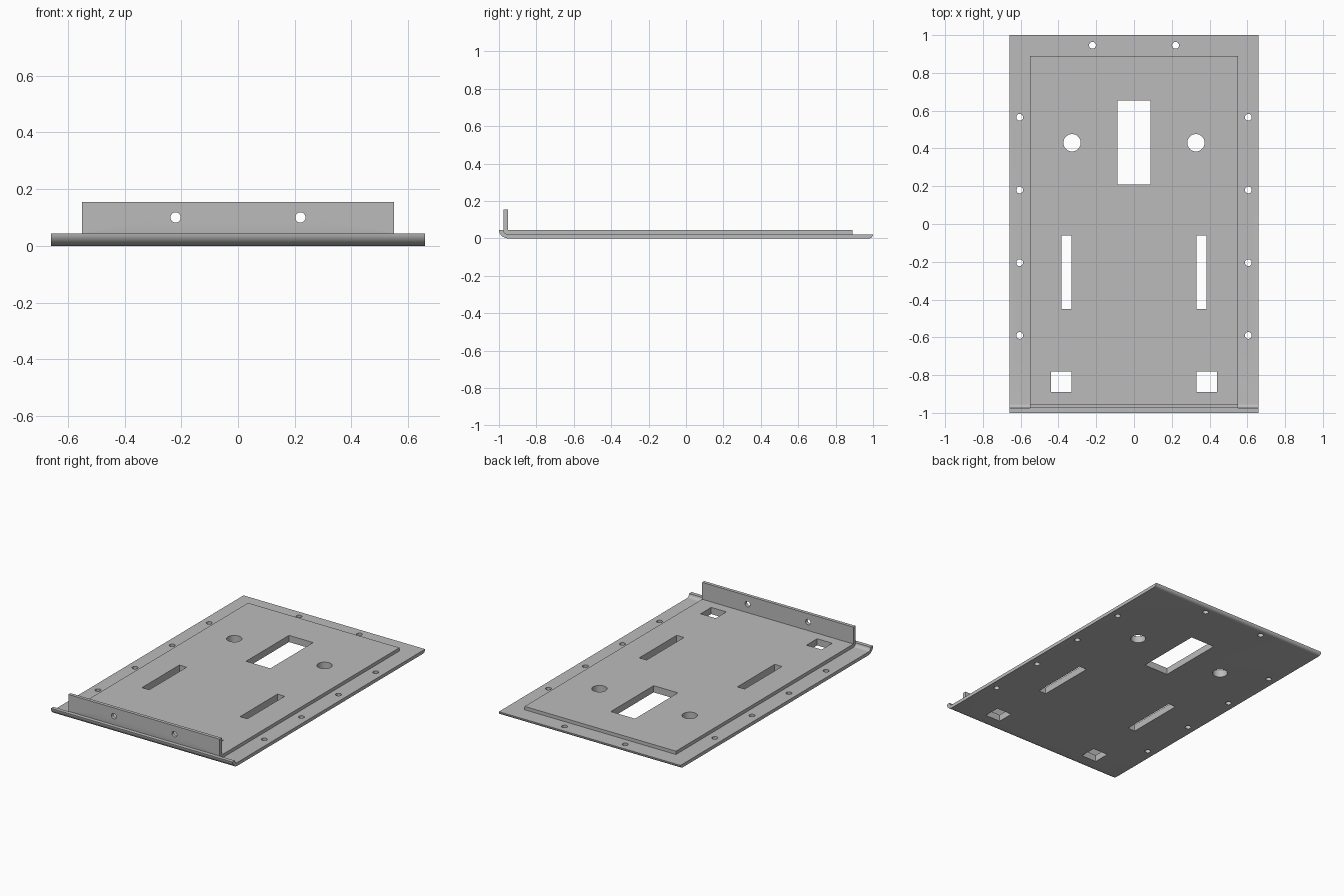
import bpy, bmesh, math
from mathutils import Matrix

cube = bpy.data.objects.get("Cube")
if cube:
    bpy.data.objects.remove(cube, do_unlink=True)

grey = bpy.data.materials.new("plain grey")
grey.use_nodes = True
tone = (0.5, 0.5, 0.5, 1)
grey.diffuse_color = tone
grey.node_tree.nodes["Principled BSDF"].inputs["Base Color"].default_value = tone

T = 0.022          # sheet thickness
W, INNER = 0.66, 0.55


def make_object(name, bm):
    bmesh.ops.recalc_face_normals(bm, faces=bm.faces)
    me = bpy.data.meshes.new(name)
    bm.to_mesh(me)
    bm.free()
    me.materials.append(grey)
    ob = bpy.data.objects.new(name, me)
    bpy.context.collection.objects.link(ob)
    return ob


def sheet(name, profile, half_width):
    """Extrude a (y, z) profile across x."""
    bm = bmesh.new()
    face = bm.faces.new([bm.verts.new((-half_width, y, z)) for y, z in profile])
    new = bmesh.ops.extrude_face_region(bm, geom=[face])["geom"]
    verts = [v for v in new if isinstance(v, bmesh.types.BMVert)]
    bmesh.ops.translate(bm, verts=verts, vec=(2 * half_width, 0, 0))
    return make_object(name, bm)


def arc(cy, cz, ry, rz, start, end, steps=8):
    angles = [math.radians(start + (end - start) * i / steps) for i in range(steps + 1)]
    return [(cy + ry * math.cos(a), cz + rz * math.sin(a)) for a in angles]


def add_box(bm, x0, x1, y0, y1):
    m = Matrix.Translation(((x0 + x1) / 2, (y0 + y1) / 2, 0))
    bmesh.ops.create_cube(bm, size=1, matrix=m @ Matrix.Diagonal((x1 - x0, y1 - y0, 0.4, 1)))


def add_drill(bm, centre, radius, along_y=False):
    m = Matrix.Translation(centre)
    if along_y:
        m = m @ Matrix.Rotation(math.pi / 2, 4, 'X')
    bmesh.ops.create_cone(bm, cap_ends=True, segments=32, radius1=radius,
                          radius2=radius, depth=0.4, matrix=m)


def cut(ob, cutter):
    mod = ob.modifiers.new("holes", 'BOOLEAN')
    mod.operation, mod.solver, mod.object = 'DIFFERENCE', 'EXACT', cutter
    bpy.ops.object.select_all(action='DESELECT')
    bpy.context.view_layer.objects.active = ob
    ob.select_set(True)
    bpy.ops.object.modifier_apply(modifier=mod.name)
    bpy.ops.object.shade_smooth_by_angle(angle=math.radians(30))


# Outer sheet: curled front lip, rounded lower back edge
outer = arc(-0.948, 2 * T, 0.052, 2 * T, 180, 270)
outer += arc(1 - T, T, T, T, 270, 360)
outer += arc(-0.953, 2 * T, T, T, 270, 180)
base_sheet = sheet("base_sheet", outer, W)

# Inner sheet: raised panel bent up into the front flange
inner = [(0.89, T), (0.89, 2 * T), (-0.953, 2 * T), (-0.953, 0.155), (-0.975, 0.155)]
inner += arc(-0.953, 2 * T, T, T, 180, 270)
raised_panel = sheet("raised_panel_and_flange", inner, INNER)

# Openings through both sheets
bm = bmesh.new()
add_box(bm, -0.088, 0.088, 0.21, 0.655)
for s in (-1, 1):
    add_drill(bm, (s * 0.328, 0.43, 0), 0.046)
    for lo, hi, y0, y1 in ((0.33, 0.383, -0.45, -0.062), (0.33, 0.44, -0.89, -0.78)):
        add_box(bm, min(s * lo, s * hi), max(s * lo, s * hi), y0, y1)
    # Edge screw holes
    for i in range(4):
        add_drill(bm, (s * 0.605, 0.565 - i * 0.385, 0), 0.018)
    add_drill(bm, (s * 0.22, 0.946, 0), 0.018)
panel_cutter = make_object("panel_cutter", bm)

# Flange screw holes
bm = bmesh.new()
for s in (-1, 1):
    add_drill(bm, (s * 0.22, -0.96, 0.1), 0.018, along_y=True)
flange_cutter = make_object("flange_cutter", bm)

cut(base_sheet, panel_cutter)
cut(raised_panel, panel_cutter)
cut(raised_panel, flange_cutter)
for c in (panel_cutter, flange_cutter):
    bpy.data.objects.remove(c, do_unlink=True)
